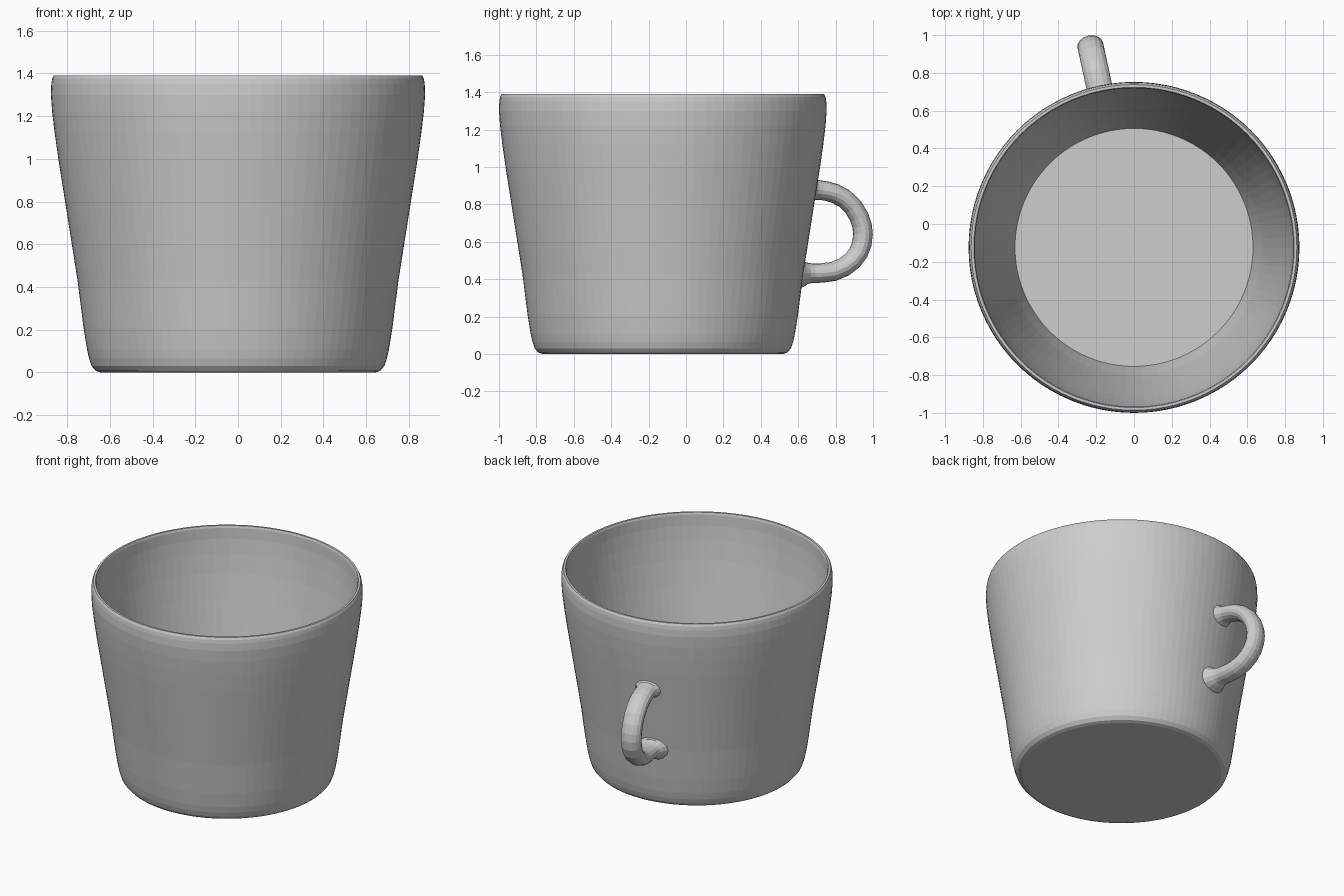
import bpy, bmesh, math
from mathutils import Vector

if "Cube" in bpy.data.objects:
    bpy.data.objects.remove(bpy.data.objects["Cube"])

CENTRE_Y = -0.124          # axis of the cup body
HANDLE_TURN = math.radians(12.2)
SEGMENTS = 96

grey = bpy.data.materials.new("light grey ceramic")
grey.diffuse_color = (0.61, 0.61, 0.61, 1)
grey.use_nodes = True
grey.node_tree.nodes["Principled BSDF"].inputs["Base Color"].default_value = grey.diffuse_color

# Radius and height pairs, outer wall from base to rim
OUTER = [(0.642, 0.0), (0.666, 0.008), (0.685, 0.03), (0.697, 0.065), (0.707, 0.11),
         (0.723, 0.21), (0.737, 0.32), (0.751, 0.43), (0.781, 0.62), (0.811, 0.81),
         (0.841, 1.0), (0.858, 1.12), (0.870, 1.22), (0.876, 1.3), (0.874, 1.35),
         (0.870, 1.375), (0.862, 1.39)]
# Inner wall from rim to floor
INNER = [(0.848, 1.39), (0.843, 1.375), (0.840, 1.3), (0.830, 1.2), (0.813, 1.07),
         (0.785, 0.9), (0.745, 0.68), (0.705, 0.47), (0.674, 0.32), (0.63, 0.155)]


def finish(name, bm):
    """Turn the mesh data into a flat-faced object on the cup axis."""
    bmesh.ops.recalc_face_normals(bm, faces=bm.faces)
    mesh = bpy.data.meshes.new(name)
    bm.to_mesh(mesh)
    bm.free()
    obj = bpy.data.objects.new(name, mesh)
    bpy.context.collection.objects.link(obj)
    mesh.materials.append(grey)
    obj.location.y = CENTRE_Y
    return obj


def skin(bm, rings):
    """Join successive rings with quads and cap both ends."""
    n = len(rings[0])
    for a, b in zip(rings, rings[1:]):
        for i in range(n):
            j = (i + 1) % n
            bm.faces.new((a[i], a[j], b[j], b[i]))
    bm.faces.new(rings[0])
    bm.faces.new(rings[-1])


def wall_radius(z):
    for (r0, z0), (r1, z1) in zip(OUTER, OUTER[1:]):
        if z0 <= z <= z1:
            return r0 + (r1 - r0) * (z - z0) / (z1 - z0)
    return OUTER[-1][0]


# Cup body, a revolved wall with base and inner floor
bm = bmesh.new()
rings = []
for r, z in OUTER + INNER:
    rings.append([bm.verts.new((r * math.cos(t), r * math.sin(t), z))
                  for t in (2 * math.pi * i / SEGMENTS for i in range(SEGMENTS))])
skin(bm, rings)
finish("cup_body", bm)

# Handle centre line: distance from cup axis and height
PATH = [(0.80, 0.880), (0.835, 0.878), (0.86, 0.876), (0.90, 0.870), (0.945, 0.857),
        (0.995, 0.830), (1.04, 0.788), (1.074, 0.733), (1.090, 0.685), (1.095, 0.64),
        (1.089, 0.59), (1.070, 0.541), (1.038, 0.500), (0.993, 0.466), (0.935, 0.442),
        (0.87, 0.433), (0.82, 0.432), (0.795, 0.432), (0.772, 0.430), (0.74, 0.428)]
FLARE = {0: 1.35, 1: 1.08, -1: 1.65, -2: 1.3, -3: 1.08}
SIDES = 16
bm = bmesh.new()
rings = []
count = len(PATH)
for k, (d, z) in enumerate(PATH):
    before, after = PATH[max(k - 1, 0)], PATH[min(k + 1, count - 1)]
    tangent = Vector((after[0] - before[0], after[1] - before[1])).normalized()
    normal = Vector((-tangent.y, tangent.x))
    grow = FLARE.get(k, FLARE.get(k - count, 1.0))
    ring = []
    for i in range(SIDES):
        t = 2 * math.pi * i / SIDES
        x = 0.069 * grow * math.cos(t)
        s = 0.052 * grow * math.sin(t)
        y, h = d + normal.x * s, z + normal.y * s
        if k in (0, count - 1):      # seat the flared ends just inside the wall
            y = math.sqrt(wall_radius(h) ** 2 - x * x) - 0.006
        ring.append(bm.verts.new((x, y, h)))
    rings.append(ring)
skin(bm, rings)
handle = finish("handle", bm)
handle.rotation_euler.z = HANDLE_TURN
